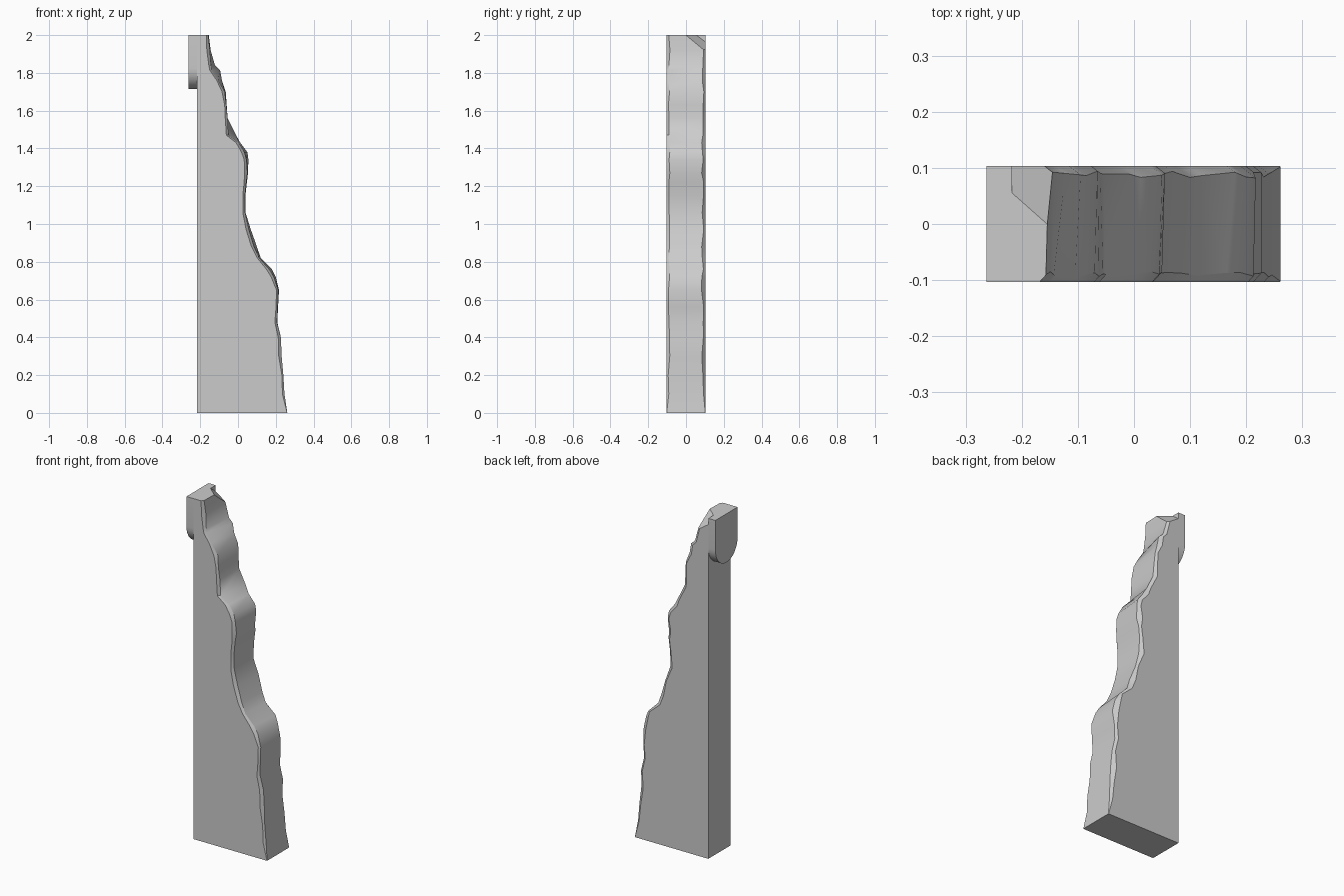
import bpy, bmesh, math, random
from mathutils import Vector

if "Cube" in bpy.data.objects:
    bpy.data.objects.remove(bpy.data.objects["Cube"])

random.seed(4)
W = 0.103       # half thickness
WALL = -0.217   # flat mounting side


def finish(bm, name):
    bmesh.ops.recalc_face_normals(bm, faces=bm.faces)
    me = bpy.data.meshes.new(name)
    bm.to_mesh(me)
    bm.free()
    ob = bpy.data.objects.new(name, me)
    bpy.context.collection.objects.link(ob)
    bpy.context.view_layer.objects.active = ob
    ob.select_set(True)
    bpy.ops.object.shade_smooth_by_angle(angle=math.radians(30))
    ob.select_set(False)


# Eroded edge: height, x at the front, x at the back
rows = [
    (0, .261, .261), (.1, .246, .246), (.2, .24, .24), (.3, .231, .231),
    (.4, .227, .227), (.48, .207, .208), (.56, .21, .212), (.65, .213, .217),
    (.72, .19, .2), (.76, .165, .18), (.82, .112, .12), (.88, .085, .1),
    (.97, .058, .068), (1.06, .038, .04), (1.15, .037, .039), (1.22, .044, .047),
    (1.27, .05, .053), (1.34, .045, .055), (1.38, .034, .05), (1.43, .005, .012),
    (1.47, -.05, -.01), (1.56, -.055, -.055), (1.63, -.062, -.06),
    (1.7, -.07, -.065), (1.76, -.105, -.085), (1.815, -.14, -.095),
    (1.84, -.143, -.122), (1.92, -.149, -.145), (2, -.157, -.152),
]

# Broken slab lofted through the rows, with ragged chamfers on both edges
bm = bmesh.new()
rings = []
for i, (z, xf, xb) in enumerate(rows):
    c, d = random.uniform(.008, .018), random.uniform(.008, .022)
    if i == 0:
        c = d = .001
    pts = [(WALL, -W), (xf - c * .9, -W), (xf, -W + c),
           (xb, W - d), (xb - d * 1.3, W), (WALL, W)]
    rings.append([bm.verts.new((x, y, z)) for x, y in pts])
for a, b in zip(rings, rings[1:]):
    for j in range(6):
        k = (j + 1) % 6
        bm.faces.new((a[j], a[k], b[k], b[j]))
bm.faces.new(rings[0])
bm.faces.new(rings[-1])
bmesh.ops.recalc_face_normals(bm, faces=bm.faces)

# Chip broken off the top back corner
p, q, r = Vector((WALL, .055, 2)), Vector((-.155, .0, 2)), Vector((-.19, W, 1.945))
n = (q - p).cross(r - p)
if n.z < 0:
    n.negate()
res = bmesh.ops.bisect_plane(bm, geom=bm.verts[:] + bm.edges[:] + bm.faces[:],
                             plane_co=p, plane_no=n, clear_outer=True)
bmesh.ops.holes_fill(bm, edges=[e for e in bm.edges if e.is_boundary], sides=0)
finish(bm, "broken_slab")

# Lip at the top of the flat side, rounded below
bm = bmesh.new()
prof = [(W, 2.0), (-W, 2.0)]
for i in range(17):
    t = math.pi * i / 16
    prof.append((-W * math.cos(t), 1.825 - .111 * math.sin(t)))
face = bm.faces.new([bm.verts.new((-.263, y, z)) for y, z in prof])
ext = bmesh.ops.extrude_face_region(bm, geom=[face])
bmesh.ops.translate(bm, vec=(WALL + .263, 0, 0),
                    verts=[v for v in ext["geom"] if isinstance(v, bmesh.types.BMVert)])
finish(bm, "rounded_lip")
